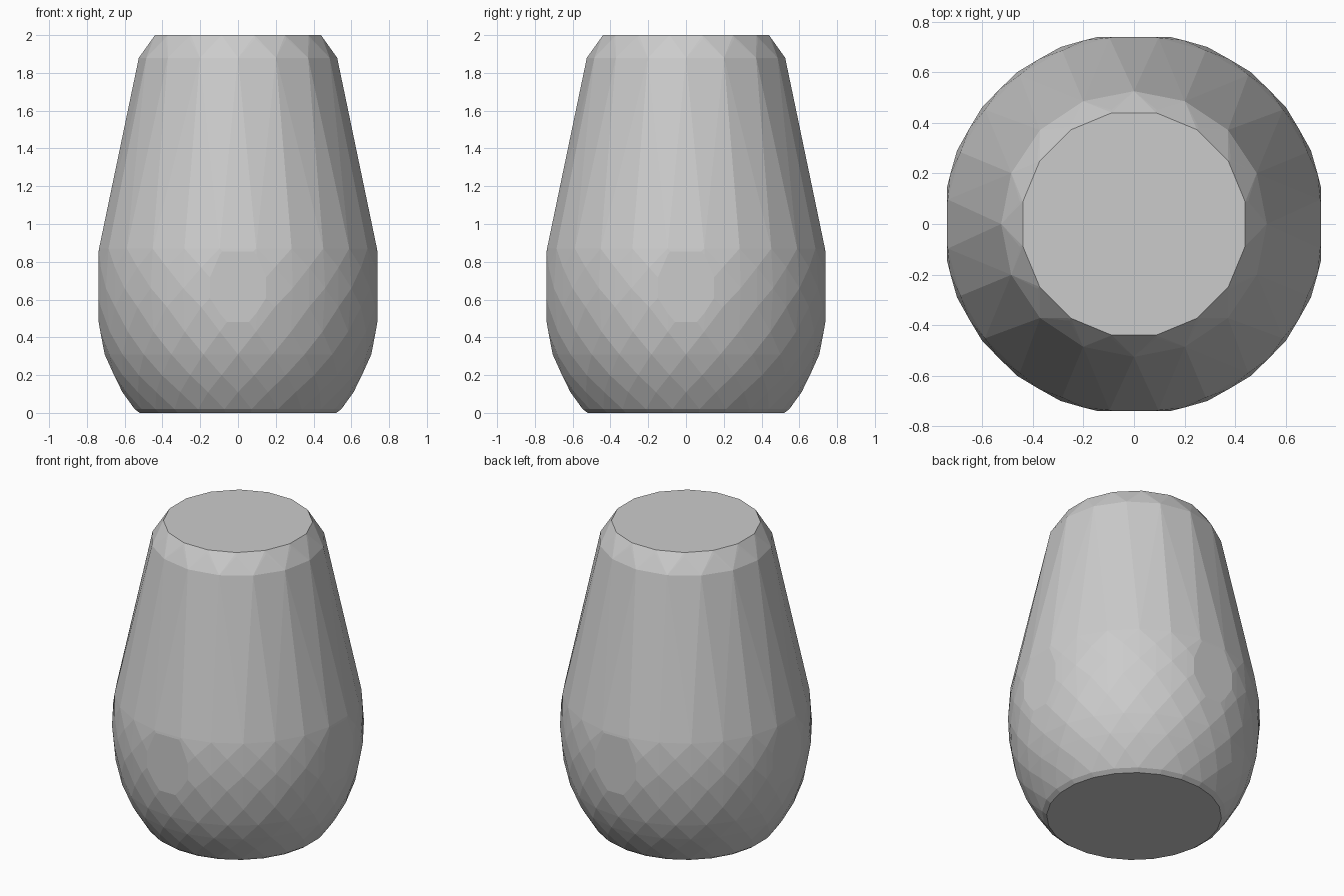
import bpy, bmesh, math
from mathutils import Vector

if "Cube" in bpy.data.objects:
    bpy.data.objects.remove(bpy.data.objects["Cube"])

# Profile rings: (radius, height, sides, rotation in half steps)
rings = [
    (0.525, 0.00, 24, 1), (0.552, 0.02, 24, 1), (0.612, 0.11, 24, 0),
    (0.662, 0.20, 24, 1), (0.706, 0.31, 24, 0), (0.735, 0.43, 24, 1),
    (0.752, 0.56, 24, 0), (0.757, 0.66, 24, 1), (0.752, 0.77, 24, 0),
    (0.742, 0.87, 24, 1),
    (0.525, 1.88, 16, 0), (0.460, 1.98, 16, 1), (0.448, 2.00, 16, 1),
]


def rehull(bm):
    """Wrap the current points in a closed faceted skin."""
    pts = [v.co.copy() for v in bm.verts]
    bm.clear()
    for p in pts:
        bm.verts.new(p)
    res = bmesh.ops.convex_hull(bm, input=bm.verts[:])
    loose = {v for v in bm.verts if not v.link_faces}
    bmesh.ops.delete(bm, geom=list(loose), context='VERTS')


bm = bmesh.new()
for r, z, n, half in rings:
    for i in range(n):
        a = 2 * math.pi * (i + half / 2) / n
        bm.verts.new((r * math.cos(a), r * math.sin(a), z))
rehull(bm)

# Four flat spots on the belly
for d in (Vector((1, 0, 0)), Vector((-1, 0, 0)), Vector((0, 1, 0)), Vector((0, -1, 0))):
    bmesh.ops.bisect_plane(bm, geom=bm.verts[:] + bm.edges[:] + bm.faces[:],
                           plane_co=d * 0.738, plane_no=d, clear_outer=True)
rehull(bm)

# Merge coplanar triangles into clean facets
bmesh.ops.dissolve_limit(bm, angle_limit=math.radians(1), verts=bm.verts[:], edges=bm.edges[:])
bmesh.ops.recalc_face_normals(bm, faces=bm.faces[:])

mesh = bpy.data.meshes.new("vessel_body")
bm.to_mesh(mesh)
bm.free()
body = bpy.data.objects.new("vessel_body", mesh)
bpy.context.collection.objects.link(body)
